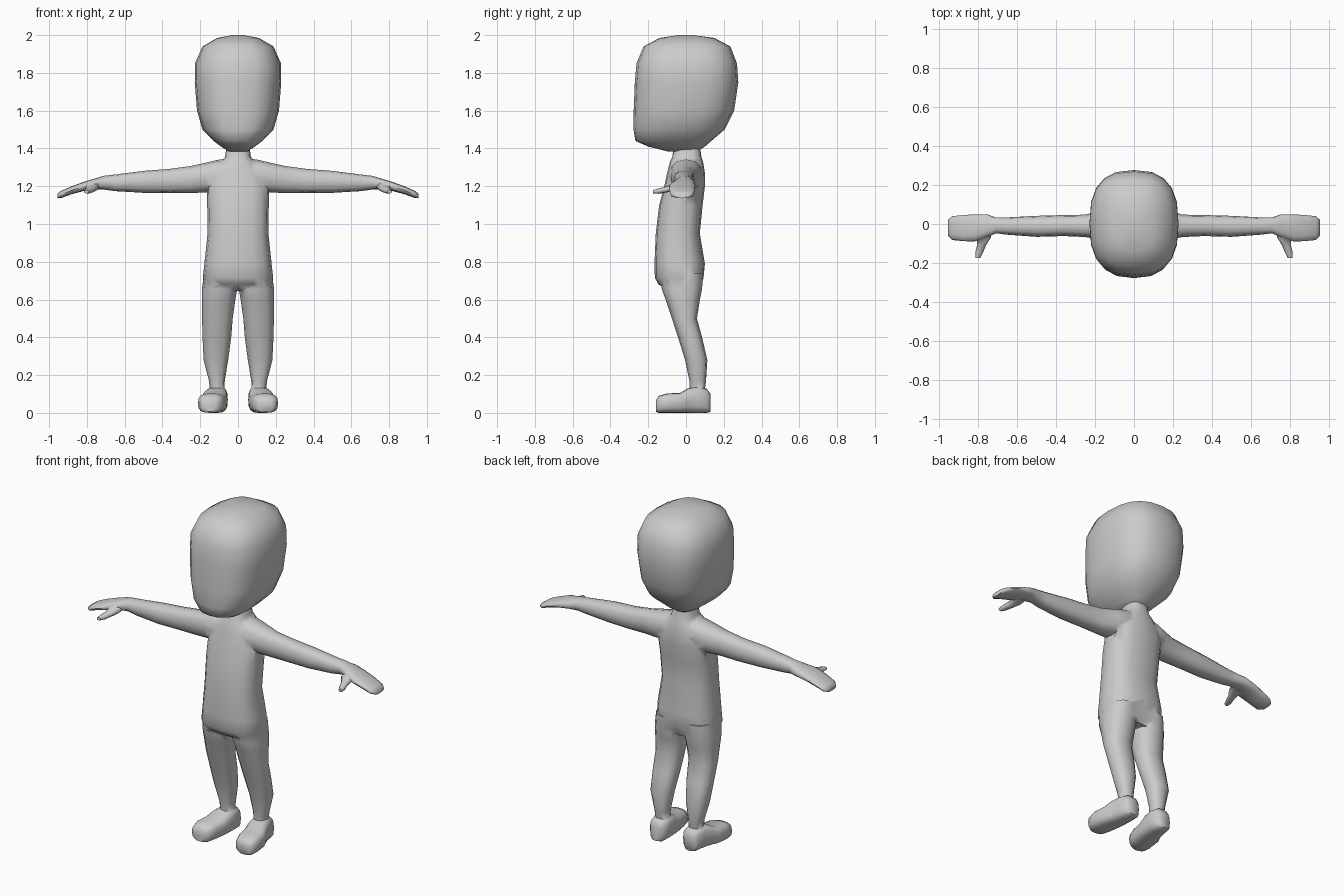
import bpy, bmesh
from math import cos, sin, pi, copysign, radians


def loft(name, axis, rings, sides=12, power=2.5, mirror=False):
    """Skin rounded rings stacked along an axis; ring = (pos, a0, a1, b0, b1)."""
    bm = bmesh.new()
    order = {'x': (2, 0, 1), 'y': (0, 2, 1), 'z': (0, 1, 2)}[axis]

    def bend(v):
        return copysign(abs(v) ** (2 / power), v) if abs(v) > 1e-6 else 0.0

    for side in ((1, -1) if mirror else (1,)):
        loops = []
        for pos, a0, a1, b0, b1 in rings:
            loop = []
            for i in range(sides):
                t = 2 * pi * i / sides
                p = ((a0 + a1) / 2 + (a1 - a0) / 2 * bend(cos(t)),
                     (b0 + b1) / 2 + (b1 - b0) / 2 * bend(sin(t)), pos)
                co = [p[k] for k in order]
                co[0] *= side
                loop.append(bm.verts.new(co))
            loops.append(loop)
        for lo, hi in zip(loops, loops[1:]):
            for i in range(sides):
                j = (i + 1) % sides
                bm.faces.new((lo[i], lo[j], hi[j], hi[i]))
        bm.faces.new(loops[0])
        bm.faces.new(loops[-1])
    bmesh.ops.recalc_face_normals(bm, faces=bm.faces)
    mesh = bpy.data.meshes.new(name)
    bm.to_mesh(mesh)
    bm.free()
    ob = bpy.data.objects.new(name, mesh)
    bpy.context.collection.objects.link(ob)
    return ob


def activate(ob):
    bpy.ops.object.select_all(action='DESELECT')
    ob.select_set(True)
    bpy.context.view_layer.objects.active = ob


# Head: (z, half width, front y, back y)
head = loft("head", 'z', [(z, -w, w, f, b) for z, w, f, b in [
    (1.385, 0.05, -0.10, 0.06), (1.41, 0.09, -0.20, 0.10),
    (1.44, 0.13, -0.268, 0.135), (1.50, 0.188, -0.278, 0.205),
    (1.60, 0.217, -0.277, 0.255), (1.75, 0.229, -0.271, 0.277),
    (1.85, 0.228, -0.262, 0.270), (1.94, 0.188, -0.225, 0.235),
    (1.985, 0.11, -0.14, 0.15), (2.0, 0.03, -0.04, 0.04)]], 20, 2.6)

# Torso with neck and hem
body = loft("body", 'z', [(z, -w, w, f, b) for z, w, f, b in [
    (0.645, 0.10, -0.085, 0.065), (0.68, 0.172, -0.145, 0.083),
    (0.715, 0.186, -0.165, 0.093), (0.79, 0.178, -0.167, 0.10),
    (0.95, 0.161, -0.160, 0.073), (1.10, 0.163, -0.142, 0.088),
    (1.20, 0.166, -0.115, 0.10), (1.27, 0.15, -0.10, 0.10),
    (1.33, 0.09, -0.085, 0.09), (1.355, 0.068, -0.072, 0.082),
    (1.42, 0.06, -0.065, 0.072)]], 16, 2.6)

# Arms running out into flat hands: (x, y0, y1, z0, z1)
arms = loft("arms", 'x', [
    (0.04, -0.075, 0.075, 1.19, 1.348), (0.10, -0.085, 0.085, 1.18, 1.341),
    (0.17, -0.08, 0.07, 1.167, 1.325), (0.25, -0.067, 0.048, 1.164, 1.307),
    (0.36, -0.062, 0.046, 1.163, 1.292), (0.50, -0.066, 0.042, 1.165, 1.281),
    (0.65, -0.055, 0.034, 1.174, 1.262), (0.71, -0.048, 0.034, 1.182, 1.255),
    (0.755, -0.068, 0.05, 1.183, 1.242), (0.82, -0.090, 0.049, 1.174, 1.222),
    (0.88, -0.088, 0.046, 1.158, 1.20), (0.935, -0.082, 0.04, 1.138, 1.176),
    (0.955, -0.06, 0.022, 1.136, 1.162)], 12, 2.4, True)

# Thumbs
thumbs = loft("thumbs", 'y', [
    (-0.03, 0.735, 0.82, 1.18, 1.225), (-0.07, 0.735, 0.81, 1.175, 1.215),
    (-0.105, 0.758, 0.805, 1.166, 1.198), (-0.145, 0.775, 0.815, 1.16, 1.188),
    (-0.175, 0.79, 0.815, 1.162, 1.18)], 8, 2.4, True)

# Legs: (z, x0, x1, front y, back y)
legs = loft("legs", 'z', [
    (0.05, 0.08, 0.14, 0.03, 0.09), (0.12, 0.072, 0.148, 0.02, 0.10),
    (0.17, 0.070, 0.154, 0.018, 0.106), (0.28, 0.052, 0.182, -0.005, 0.113),
    (0.40, 0.036, 0.188, -0.042, 0.085), (0.50, 0.028, 0.190, -0.075, 0.058),
    (0.60, 0.014, 0.191, -0.108, 0.074), (0.655, 0.004, 0.191, -0.128, 0.085),
    (0.74, 0.004, 0.180, -0.138, 0.09)], 12, 2.4, True)

# Feet, toes turned slightly out: (y, x0, x1, z0, z1)
feet = loft("feet", 'y', [
    (-0.16, 0.115, 0.18, 0.006, 0.065), (-0.145, 0.087, 0.204, 0.0, 0.09),
    (-0.10, 0.072, 0.212, 0.0, 0.103), (-0.03, 0.06, 0.203, 0.0, 0.106),
    (0.01, 0.056, 0.186, 0.0, 0.13), (0.06, 0.054, 0.172, 0.0, 0.14),
    (0.11, 0.058, 0.162, 0.0, 0.128), (0.13, 0.078, 0.145, 0.006, 0.10)],
    16, 3.0, True)

# Fuse limbs into one skin
for limb in (arms, thumbs, legs, feet):
    activate(body)
    mod = body.modifiers.new("join_" + limb.name, 'BOOLEAN')
    mod.operation = 'UNION'
    mod.solver = 'EXACT'
    mod.object = limb
    bpy.ops.object.modifier_apply(modifier=mod.name)
    bpy.data.objects.remove(limb, do_unlink=True)

for ob in (head, body):
    activate(ob)
    bpy.ops.object.shade_smooth_by_angle(angle=radians(62))
